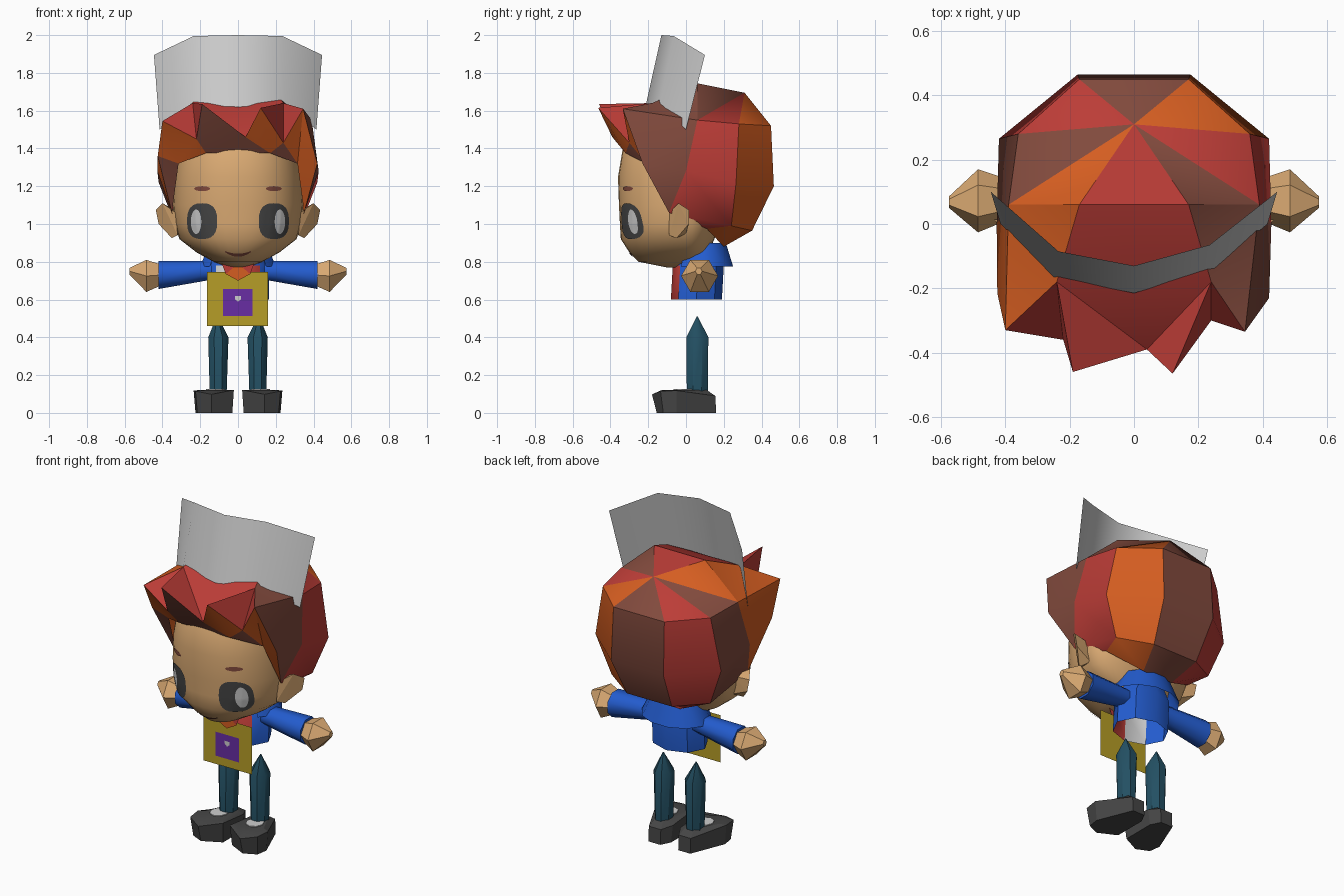
import bpy, bmesh, math
from mathutils import Vector
from mathutils.bvhtree import BVHTree

if "Cube" in bpy.data.objects:
    bpy.data.objects.remove(bpy.data.objects["Cube"])

COLOURS = {
    "skin": (.70, .40, .17), "red": (.50, .046, .038), "brown": (.22, .068, .046),
    "orange": (.66, .11, .015), "blue": (.017, .107, .62), "yellow": (.47, .34, .02),
    "teal": (.017, .08, .125), "purple": (.14, .027, .37), "charcoal": (.06, .06, .06),
    "pale grey": (.62, .62, .62)}
MATS = {}
for n, c in COLOURS.items():
    MATS[n] = bpy.data.materials.new(n)
    MATS[n].diffuse_color = (*c, 1)


def make(name, verts, faces, mats, smooth=None, index=None, recalc=True):
    """Mesh object; mats is a list of colour names, index one slot per face."""
    me = bpy.data.meshes.new(name)
    me.from_pydata([tuple(v) for v in verts], [], faces)
    for m in mats:
        me.materials.append(MATS[m])
    if index:
        me.polygons.foreach_set("material_index", index)
    if recalc:
        bm = bmesh.new()
        bm.from_mesh(me)
        bmesh.ops.recalc_face_normals(bm, faces=bm.faces)
        bm.to_mesh(me)
        bm.free()
    ob = bpy.data.objects.new(name, me)
    bpy.context.collection.objects.link(ob)
    if smooth:
        bpy.ops.object.select_all(action='DESELECT')
        ob.select_set(True)
        bpy.context.view_layer.objects.active = ob
        bpy.ops.object.shade_smooth_by_angle(angle=math.radians(smooth))
    return ob


def loft(name, mats, rings, caps=(True, True), smooth=None, rule=None):
    n = len(rings[0])
    verts = [v for r in rings for v in r]
    faces = [(k*n+i, k*n+(i+1) % n, (k+1)*n+(i+1) % n, (k+1)*n+i)
             for k in range(len(rings)-1) for i in range(n)]
    if caps[0]:
        faces.append(tuple(range(n)))
    if caps[1]:
        faces.append(tuple(range(len(verts)-n, len(verts))))
    idx = None
    if rule:
        idx = [rule(sum((Vector(verts[i]) for i in f), Vector())/len(f)) for f in faces]
    return make(name, verts, faces, mats, smooth, idx)


def oval(z, cx, cy, rx, ry, n, turn=0):
    return [(cx+rx*math.cos(turn+2*math.pi*i/n), cy+ry*math.sin(turn+2*math.pi*i/n), z)
            for i in range(n)]


def power(t, p):
    c, s = math.cos(t), math.sin(t)
    return (math.copysign(abs(c)**(2/p), c), math.copysign(abs(s)**(2/p), s))


# Head: rounded rings, fuller at the front (z, half width, front depth, back depth)
HEAD = [(.77, .05, .10, .03), (.80, .13, .25, .08), (.85, .22, .30, .12), (.92, .31, .345, .15),
        (1.0, .335, .35, .18), (1.1, .345, .355, .2), (1.25, .335, .36, .2),
        (1.4, .31, .335, .2), (1.55, .25, .24, .15)]
rings = []
for z, a, f, b in HEAD:
    ring = []
    for i in range(36):
        c, s = power(2*math.pi*i/36, 2.2)
        ring.append((a*c, (b if s > 0 else f)*s, z))
    rings.append(ring)
head = loft("head", ["skin"], rings, smooth=60)
tree = BVHTree.FromPolygons([v.co for v in head.data.vertices],
                            [p.vertices[:] for p in head.data.polygons])


def on_face(x, z, lift):
    loc, nor, _, _ = tree.ray_cast(Vector((x, -1, z)), Vector((0, 1, 0)))
    return loc + Vector((0, -lift, 0))


def patch(name, mat, cx, cz, rx, rz, lift, p=2):
    """Thin oval that follows the face."""
    n, rows = 24, 5
    verts = [on_face(cx, cz, lift)]
    for k in range(1, rows+1):
        for i in range(n):
            c, s = power(2*math.pi*i/n, p)
            verts.append(on_face(cx+rx*c*k/rows, cz+rz*s*k/rows, lift))
    faces = [(0, 1+i, 1+(i+1) % n) for i in range(n)]
    faces += [(1+k*n+i, 1+(k+1)*n+i, 1+(k+1)*n+(i+1) % n, 1+k*n+(i+1) % n)
              for k in range(rows-1) for i in range(n)]
    make(name, verts, faces, [mat], 60)


# Face details and ears
for s, side in ((-1, "left"), (1, "right")):
    patch(side+"_eye", "charcoal", s*.19, 1.015, .08, .095, .006, 2.6)
    patch(side+"_eye_glint", "pale grey", s*.222, 1.012, .028, .065, .009)
    patch(side+"_eyebrow", "brown", s*.19, 1.187, .042, .013, .005)
    ear = [(.32, -.09, .94), (.33, -.09, 1.06), (.40, -.04, 1.11), (.435, .015, 1.075),
           (.42, .015, 1.0), (.35, -.05, .925), (.31, .0, 1.06), (.31, .0, .95)]
    bm = bmesh.new()
    for v in ear:
        bm.verts.new((s*v[0], v[1], v[2]))
    bmesh.ops.convex_hull(bm, input=bm.verts)
    me = bpy.data.meshes.new(side+"_ear")
    bm.to_mesh(me)
    bm.free()
    me.materials.append(MATS["skin"])
    bpy.context.collection.objects.link(bpy.data.objects.new(side+"_ear", me))
xs = [-.07+.14*i/12 for i in range(13)]
mouth = [on_face(x, .835+4*x*x+d*(1-(x/.085)**2), .006) for x in xs for d in (-.008, .008)]
make("mouth", mouth, [(2*i, 2*i+2, 2*i+3, 2*i+1) for i in range(12)], ["brown"])

# Hair: sectors round a crown point (mirrored), with a spiky fringe in front
half = {"a1": (.17, .45, 1.52), "a2": (.175, .465, 1.2), "a3": (.15, .35, .965), "a4": (.1, .2, .88),
        "b1": (.36, .28, 1.53), "b2": (.42, .265, 1.22), "b3": (.33, .24, .99), "b4": (.29, .11, .975),
        "c1": (.39, .06, 1.55), "c2": (.427, 0, 1.28), "c3": (.35, -.09, 1.06),
        "d1": (.17, .06, 1.745), "d2": (.24, -.18, 1.64),
        "f1": (.315, -.21, 1.32), "f2": (.17, -.32, 1.375)}
P = {"p": (0, .31, 1.695), "S1": (-.40, -.33, 1.545), "V1": (-.22, -.36, 1.45),
     "S2": (-.19, -.46, 1.635), "V2": (.04, -.39, 1.46), "S3": (.12, -.465, 1.615),
     "V3": (.24, -.30, 1.43), "S4": (.345, -.335, 1.61),
     "L0": (-.425, -.215, 1.36), "R0": (.42, -.23, 1.32)}
for k, (x, y, z) in half.items():
    P[k] = (x, y, z)
    P[k+"m"] = (-x, y, z)
HAIR = {
    "brown": "p a1 a1m|a1 a2 a2m a1m|a2 a3 a3m a2m|a3 a4 a4m a3m|"
             "p c1m b1m|c1m c2m b2m b1m|c2m c3m b3m b2m|c3m b4m b3m|"
             "p d1 c1|d1 d2 c1|d2 S4 c1|c1 S4 R0 c2|c2 R0 c3|"
             "V1 f2m S2|S2 f2m V2|V2 f2m f2|V3 f2 f1|L0 c3m f1m",
    "red": "p b1m a1m|b1m b2m a2m a1m|b2m b3m a3m a2m|b3m b4m a4m a3m|"
           "p c1 b1|c1 c2 b2 b1|c2 c3 b3 b2|c3 b4 b3|p d1m d1|d1m d2m d2 d1|"
           "d2m S1 V1|d2m V1 S2|d2m S2 V2|d2m V2 d2|d2 V2 S3|d2 S3 V3|d2 V3 S4",
    "orange": "p b1 a1|b1 b2 a2 a1|b2 b3 a3 a2|b3 b4 a4 a3|"
              "p d1m c1m|d1m d2m c1m|d2m S1 c1m|c1m S1 L0 c2m|c2m L0 c3m|"
              "S1 L0 f1m|S1 f1m V1|V1 f1m f2m|V2 f2 S3|S3 f2 V3|V3 f1 S4|S4 f1 R0|R0 f1 c3"}
keys = list(P)
faces, index = [], []
for slot, text in enumerate(HAIR.values()):
    for f in text.split("|"):
        faces.append(tuple(keys.index(k) for k in f.split()))
        index.append(slot)
make("hair", P.values(), faces, list(HAIR), 32, index)

# Tall hat band: a curved sheet leaning back
top = [(-.445, .10, 1.895), (-.235, -.085, 1.995), (0, -.13, 2.0), (.235, -.065, 1.995), (.445, .10, 1.895)]
low = [(-.415, .0, 1.50), (-.25, -.165, 1.63), (0, -.215, 1.62), (.25, -.14, 1.63), (.415, .0, 1.50)]
make("hat_band", top+low, [(i, i+5, i+6, i+1) for i in range(4)], ["pale grey"], 60)

# Torso: open tube, blue with a shirt front
t = math.pi/8


def shirt(c):
    return 0 if c.y > -.02 else (1 if c.x > 0 else 2)


loft("torso", ["blue", "red", "pale grey"],
     [oval(.60, 0, .055, .165, .135, 8), oval(.78, 0, .065, .165, .135, 8),
      oval(.88, 0, .09, .10, .09, 8)], (False, True), 40, shirt)
# Collar: flared band, open at the front
n = 12
up, down = oval(.90, 0, .09, .15, .125, n, t*2/3), oval(.775, 0, .09, .21, .165, n, t*2/3)
make("collar", up+down, [(i, (i+1) % n, n+(i+1) % n, n+i) for i in range(n) if i not in (7, 8, 9)],
     ["blue"], 40)

# Neckerchief, bib and badge: thin plates
make("neckerchief", [(-.085, -.108, .79), (0, -.108, .79), (.085, -.108, .79), (.065, -.108, .735),
                     (0, -.108, .70), (-.065, -.108, .735)],
     [(0, 1, 5), (1, 2, 3), (1, 3, 4, 5)], ["red", "orange"], index=[0, 0, 1])


def panel(name, mat, x0, x1, z0, z1, y):
    make(name, [(x0, y, z0), (x1, y, z0), (x1, y, z1), (x0, y, z1)], [(0, 1, 2, 3)], [mat], recalc=False)


panel("bib", "yellow", -.163, .16, .46, .745, -.097)
panel("badge", "purple", -.08, .077, .512, .657, -.101)
make("badge_spot", [(x, -.104, z) for x, z in
                    ((0, .588), (.017, .603), (.017, .62), (-.017, .62), (-.017, .603))],
     [(0, 1, 2, 3, 4)], ["pale grey"])


def limb(x, cy, cz, ry, rz, n, turn=0):
    return [(x, cy+ry*math.cos(turn+2*math.pi*i/n), cz+rz*math.sin(turn+2*math.pi*i/n)) for i in range(n)]


# Arms, hands, legs and shoes on both sides
for s, side in ((-1, "left"), (1, "right")):
    loft(side+"_sleeve", ["blue"], [limb(s*.12, .07, .755, .06, .05, 8, t), limb(s*.2, .07, .75, .065, .06, 8, t),
                                    limb(s*.42, .075, .73, .083, .08, 8, t)], smooth=50)
    loft(side+"_hand", ["skin"], [limb(s*.41, .075, .73, .07, .065, 6), limb(s*.485, .072, .725, .098, .098, 6),
                                  limb(s*.575, .068, .75, .018, .02, 6)], smooth=30)
    loft(side+"_leg", ["teal"], [oval(.09, s*.105, .06, .048, .06, 8, t), oval(.40, s*.104, .06, .058, .063, 8, t),
                                 oval(.51, s*.11, .06, .003, .003, 8, t)], smooth=40)
    sole = [(.03, .10), (.06, .16), (.14, .16), (.225, -.05), (.215, -.12), (.14, -.155), (.03, -.10)]
    rim = [(.025, .09, .10), (.06, .155, .09), (.14, .155, .09), (.235, -.05, .118), (.225, -.135, .115),
           (.14, -.18, .098), (.022, -.11, .122)]
    loft(side+"_shoe", ["charcoal"], [[(s*x, y, 0) for x, y in sole], [(s*x, y, z) for x, y, z in rim],
                                      [(s*(.11+(x-.11)*.7), y*.7, .122) for x, y, z in rim]], smooth=25)
    loft(side+"_sock_top", ["pale grey"], [oval(.120, s*.12, -.01, .05, .055, 8), oval(.127, s*.12, -.01, .05, .055, 8)])

for m in bpy.data.materials:
    if m.users and not m.is_grease_pencil:
        m.use_nodes = True
        m.node_tree.nodes["Principled BSDF"].inputs["Base Color"].default_value = m.diffuse_color
